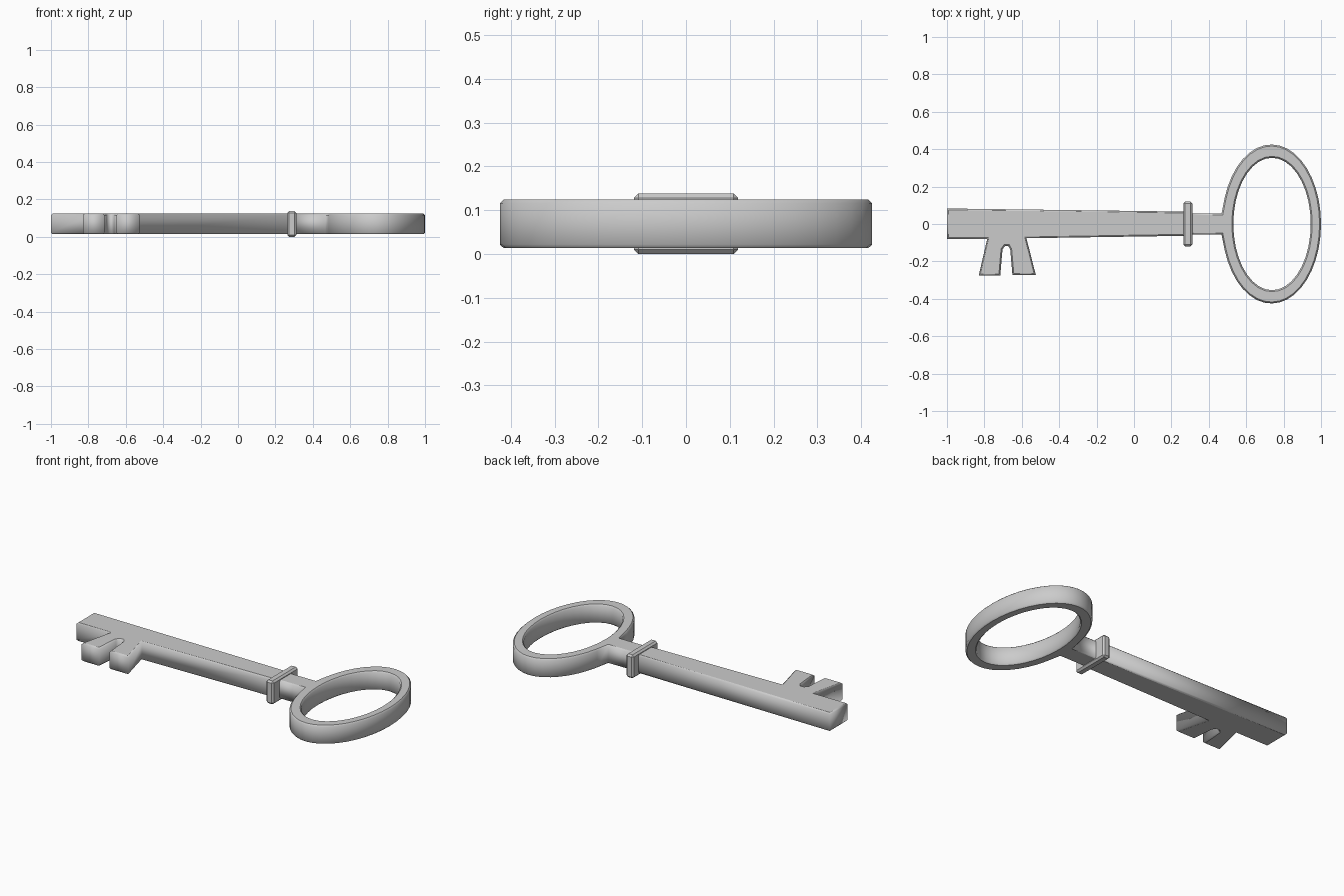
import bpy
from math import sin, cos, radians

if "Cube" in bpy.data.objects:
    bpy.data.objects.remove(bpy.data.objects["Cube"])

MID_Z = 0.069      # mid-height of the key
HALF = 0.055       # half thickness of the flat body
EDGE = 0.008       # small edge chamfer


def ellipse(cx, rx, ry, start, end, n):
    """Points on an ellipse centred on the x axis."""
    pts = []
    for i in range(n + 1):
        a = radians(start + (end - start) * i / n)
        pts.append((cx + rx * cos(a), ry * sin(a)))
    return pts


def plate(name, outlines):
    """Extruded flat plate with chamfered rims, converted to a mesh."""
    cu = bpy.data.curves.new(name, 'CURVE')
    cu.dimensions = '2D'
    cu.fill_mode = 'BOTH'
    cu.extrude = HALF - EDGE
    cu.bevel_depth = EDGE
    cu.bevel_resolution = 0
    cu.offset = -EDGE
    for pts in outlines:
        sp = cu.splines.new('POLY')
        sp.points.add(len(pts) - 1)
        for p, (x, y) in zip(sp.points, pts):
            p.co = (x, y, 0, 1)
        sp.use_cyclic_u = True
    ob = bpy.data.objects.new(name, cu)
    bpy.context.collection.objects.link(ob)
    ob.location.z = MID_Z
    bpy.context.view_layer.objects.active = ob
    ob.select_set(True)
    bpy.ops.object.convert(target='MESH')
    bpy.context.object.select_set(False)
    return bpy.context.object


# Shaft with two flared teeth and a notch, neck, and outer rim of the bow
shaft_lower = [
    (-1.0, -0.08), (-0.785, -0.08), (-0.83, -0.275), (-0.715, -0.275),
    (-0.703, -0.135), (-0.69, -0.118), (-0.672, -0.118), (-0.662, -0.135),
    (-0.65, -0.272), (-0.525, -0.272), (-0.575, -0.076), (0.288, -0.063),
    (0.288, -0.056), (0.468, -0.056),
]
bow_outer = ellipse(0.735, 0.265, 0.425, -161, 161, 36)
shaft_upper = [(0.468, 0.056), (0.288, 0.056), (0.288, 0.066), (-1.0, 0.083)]
bow_hole = ellipse(0.738, 0.207, 0.354, 360, 0, 36)[:-1]
plate("key_body", [shaft_lower + bow_outer + shaft_upper, bow_hole])

# Collar around the shaft
bpy.ops.mesh.primitive_cube_add(size=1, location=(0.288, 0, MID_Z))
collar = bpy.context.object
collar.name = "collar"
collar.scale = (0.048, 0.238, 0.138)
bpy.ops.object.transform_apply(location=False, rotation=False, scale=True)
bev = collar.modifiers.new("chamfer", 'BEVEL')
bev.width = 0.010
bev.segments = 1
